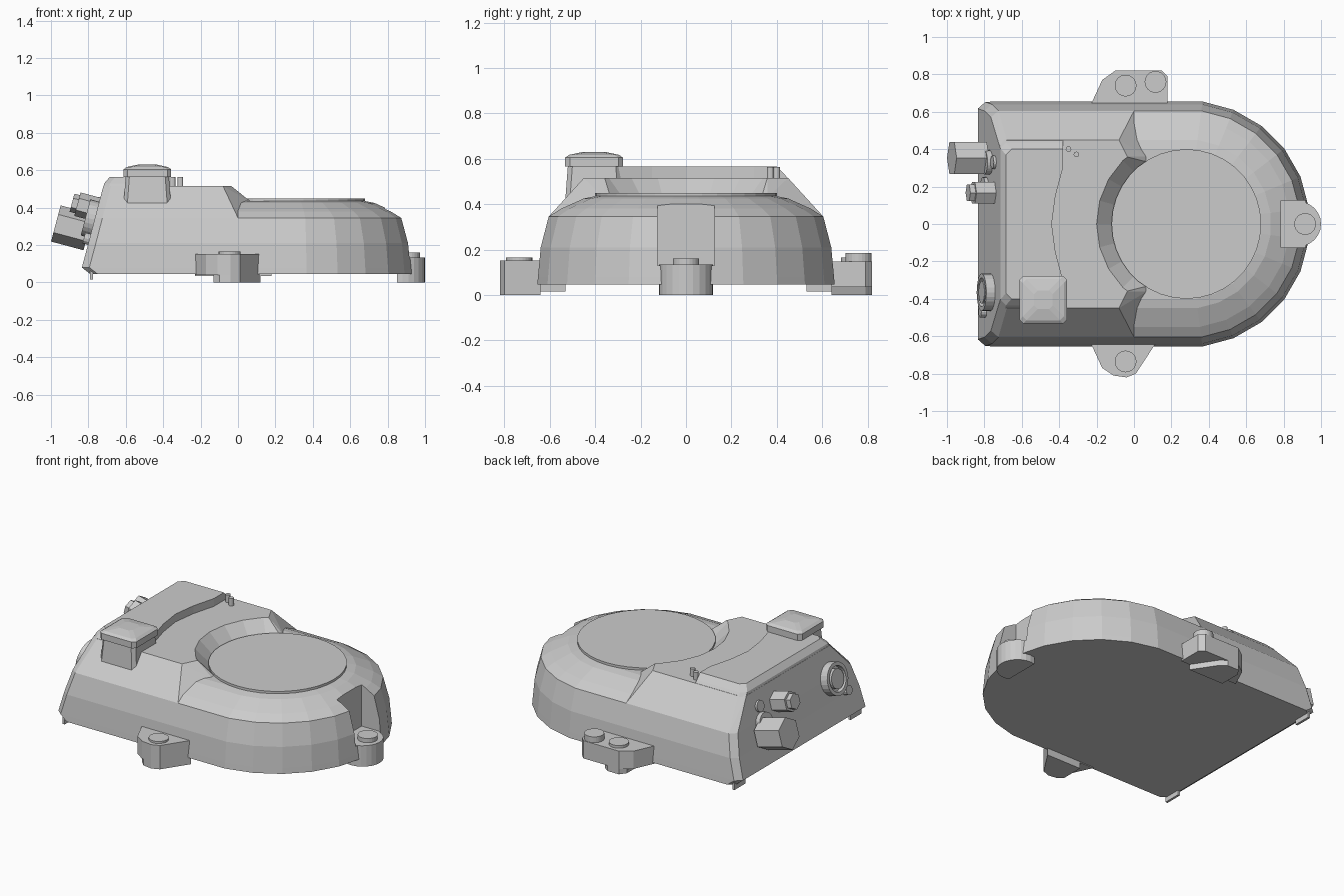
import bpy, bmesh
from math import sin, cos, pi, radians
from mathutils import Vector

if "Cube" in bpy.data.objects:
    bpy.data.objects.remove(bpy.data.objects["Cube"])


def finish(name, bm):
    bmesh.ops.recalc_face_normals(bm, faces=bm.faces[:])
    me = bpy.data.meshes.new(name)
    bm.to_mesh(me)
    bm.free()
    ob = bpy.data.objects.new(name, me)
    bpy.context.collection.objects.link(ob)
    return ob


def loft(name, rings):
    bm = bmesh.new()
    vs = [[bm.verts.new(p) for p in r] for r in rings]
    n = len(rings[0])
    for a, b in zip(vs, vs[1:]):
        for i in range(n):
            bm.faces.new((a[i], a[(i + 1) % n], b[(i + 1) % n], b[i]))
    bm.faces.new(vs[0])
    bm.faces.new(vs[-1])
    return finish(name, bm)


def prism(name, pts, z0, z1):
    return loft(name, [[(x, y, z) for x, y in pts] for z in (z0, z1)])


def circle(x, y, r, n=24):
    return [(x + r * cos(2 * pi * i / n), y + r * sin(2 * pi * i / n)) for i in range(n)]


def box(name, x0, x1, y0, y1, z0, z1):
    return prism(name, [(x0, y0), (x1, y0), (x1, y1), (x0, y1)], z0, z1)


def cut(ob, cutter):
    cutter.hide_render = True
    m = ob.modifiers.new("cut", 'BOOLEAN')
    m.operation, m.solver, m.object = 'DIFFERENCE', 'EXACT', cutter
    bpy.context.view_layer.objects.active = ob
    bpy.ops.object.modifier_apply(modifier=m.name)
    bpy.data.objects.remove(cutter)


# D-shaped main housing
def d_ring(z, r, xl):
    arc = [radians(82.5 - 15 * i) for i in range(12)]
    k = r / cos(radians(7.5))
    pts = [(xl + .04, r)] + [(.28 + k * cos(a), k * sin(a)) for a in arc]
    pts += [(xl + .04, -r), (xl, .035 - r), (xl, r - .035)]
    return [(x, y, z) for x, y in pts]


levels = [(.045, .655, -.79), (.08, .652, -.835), (.21, .64, -.80), (.345, .605, -.765),
          (.38, .55, -.2), (.425, .45, -.2), (.435, .40, -.2)]
housing = loft("housing", [d_ring(*l) for l in levels])
cut(housing, box("notch_cutter", .785, 1.1, -.125, .125, .13, .6))

# Round cover disc
prism("cover_disc", circle(.28, 0, .40, 36), .42, .45)

# Raised rear block with a conical bite around the disc
bm = bmesh.new()
for s in (1, -1):
    for x, y, z in [(-.725, .605, .345), (-.765, .57, .345), (-.68, .45, .515), (-.72, .42, .515),
                    (-.08, .45, .515), (-.035, .36, .515), (.07, .36, .43), (0, .605, .345)]:
        bm.verts.new((x, s * y, z))
bmesh.ops.convex_hull(bm, input=bm.verts[:])
bmesh.ops.delete(bm, geom=[v for v in bm.verts if not v.link_faces], context='VERTS')
block = finish("rear_block", bm)
cut(block, loft("bowl_cutter", [[(x, y, z) for x, y in circle(.28, 0, r)]
                                for z, r in ((.433, .398), (.62, .585))]))

# Upper plate with curved step
def plate_ring(z, y, x):
    half = [(x, y - .03), (x + .03, y), (-.38, y), (-.38, .30), (-.42, .15)]
    pts = half + [(-.44, 0)] + [(a, -b) for a, b in reversed(half)]
    return [(a, b, z) for a, b in pts]


loft("upper_plate", [plate_ring(.51, .452, -.72), plate_ring(.53, .435, -.715),
                     plate_ring(.565, .40, -.685)])

# Vent box with bevelled cap
def sq(z, h, c=.02, cx=-.485, cy=-.405):
    o = [(h, h - c), (h - c, h), (c - h, h), (-h, h - c), (-h, c - h), (c - h, -h), (h - c, -h), (h, c - h)]
    return [(cx + x, cy + y, z) for x, y in o]


loft("vent_body", [sq(.415, .127), sq(.575, .115)])
loft("vent_cap", [sq(.565, .127), sq(.605, .127), sq(.617, .11), sq(.63, .05)])

# Small pins on the step
for i, (x, y) in enumerate([(-.35, .40), (-.308, .372)]):
    prism(f"pin_{i}", circle(x, y, .015, 12), .51, .563)

# Mounting ears, feet and bolt heads
front = [(-.23, -.64), (-.17, -.77), (-.11, -.81), (-.04, -.82), (.01, -.80), (.115, -.64)]
prism("front_ear", front, .04, .152)
prism("front_foot", [(-.13, -.64), (-.13, -.78), (-.10, -.81)] + front[3:], 0, .05)
back = [(-.23, .64), (-.17, .77), (-.10, .82), (.15, .82), (.18, .79), (.18, .64)]
prism("back_ear", back, .035, .148)
prism("back_foot", [(-.13, .64), (-.13, .78), (-.10, .82), (-.02, .82), (.02, .79), (.12, .64)], 0, .04)
arc = [(.88 + .12 * cos(radians(a)), .12 * sin(radians(a))) for a in range(-105, 106, 15)]
prism("end_ear", arc, 0, .133)
for i, (x, y, z) in enumerate([(-.045, -.735, .165), (-.045, .74, .165), (.115, .76, .185), (.915, 0, .16)]):
    prism(f"bolt_head_{i}", circle(x, y, .058), .12, z)

# Thin corner lips under the rear edge
for s in (1, -1):
    box("corner_lip", -.79, -.775, min(s * .53, s * .64), max(s * .53, s * .64), .015, .06)

# Fittings standing square on the sloped rear face
OUT, UP, SIDE = Vector((-.966, 0, .258)), Vector((.258, 0, .966)), Vector((0, 1, 0))


def fitting(name, y, z, profile, n=24):
    c = Vector((-.835 + (z - .08) * .267, y, z))
    return loft(name, [[c + OUT * d + r * (UP * cos(2 * pi * i / n) + SIDE * sin(2 * pi * i / n))
                        for i in range(n)] for d, r in profile])


fitting("large_neck", .33, .32, [(-.02, .065), (.03, .065)])
fitting("large_hex", .353, .265, [(.015, .10), (.195, .10)], 6)
fitting("small_hex", .167, .39, [(-.02, .065), (.11, .065)], 6)
fitting("small_hex_tip", .167, .39, [(.10, .05), (.14, .05)], 6)
fitting("small_plug", .33, .42, [(-.02, .035), (.015, .035)])
fitting("lower_plug", .2, .25, [(-.02, .05), (.02, .05)])
fitting("round_socket", -.365, .335, [(-.02, .10), (.05, .10), (.05, .078), (.02, .078)])
fitting("socket_core", -.365, .335, [(0, .06), (.05, .06)])
fitting("drain_plug", -.47, .23, [(-.02, .03), (.03, .03)], 12)
